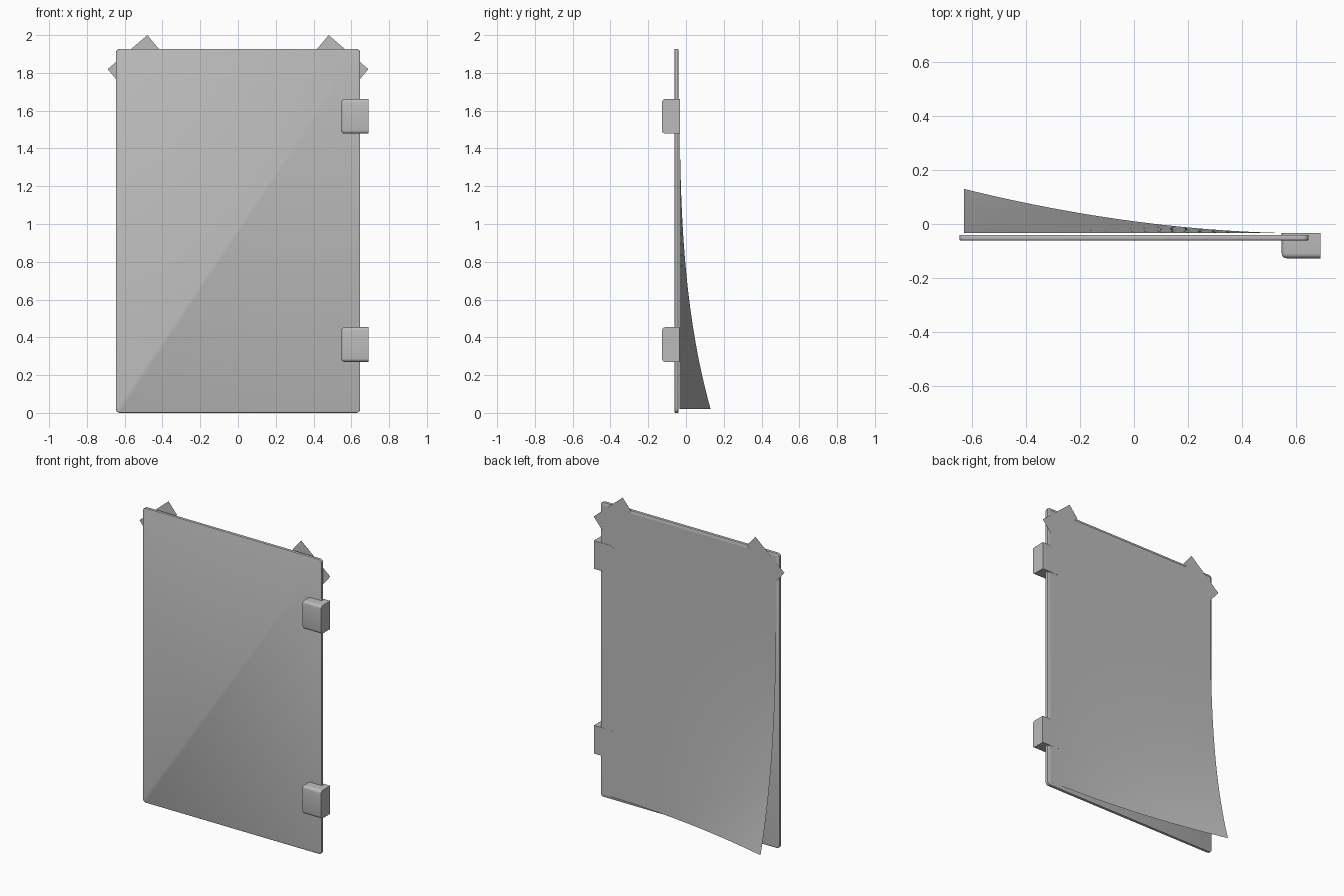
import bpy, bmesh
from mathutils import Vector

if "Cube" in bpy.data.objects:
    bpy.data.objects.remove(bpy.data.objects["Cube"])

grey = bpy.data.materials.new("plain grey")
grey.diffuse_color = (0.5, 0.5, 0.5, 1)
grey.use_nodes = True
grey.node_tree.nodes["Principled BSDF"].inputs["Base Color"].default_value = grey.diffuse_color


def finish(bm, name, smooth=True):
    me = bpy.data.meshes.new(name)
    bm.to_mesh(me)
    bm.free()
    me.materials.append(grey)
    ob = bpy.data.objects.new(name, me)
    bpy.context.collection.objects.link(ob)
    if smooth:
        bpy.ops.object.select_all(action='DESELECT')
        ob.select_set(True)
        bpy.context.view_layer.objects.active = ob
        bpy.ops.object.shade_smooth_by_angle(angle=0.6)
    return ob


def box(lo, hi):
    bm = bmesh.new()
    bmesh.ops.create_cube(bm, size=1)
    lo, hi = Vector(lo), Vector(hi)
    for v in bm.verts:
        v.co = (lo + hi) / 2 + v.co * (hi - lo)
    return bm


def bevel(bm, edges, r, seg):
    bmesh.ops.bevel(bm, geom=edges, offset=r, segments=seg, profile=0.5, affect='EDGES')


# Backing board: rounded corners, then softened rims
bm = box((-0.647, -0.061, 0), (0.647, -0.040, 1.927))
bevel(bm, [e for e in bm.edges if abs(e.verts[0].co.y - e.verts[1].co.y) > 0.01], 0.022, 4)
rims = [e for e in bm.edges if abs(e.verts[0].co.y - e.verts[1].co.y) < 0.001]
bevel(bm, rims, 0.005, 2)
finish(bm, "board")

# Paper sheet whose free lower corner curls away from the board
bm = bmesh.new()
NX, NZ = 24, 32
grid = []
for j in range(NZ + 1):
    v = j / NZ
    grid.append([bm.verts.new((0.63 - 1.26 * i / NX,
                               -0.034 + 0.164 * (i / NX) ** 1.9 * v ** 3.2,
                               1.91 - 1.89 * v)) for i in range(NX + 1)])
for j in range(NZ):
    for i in range(NX):
        bm.faces.new((grid[j][i], grid[j][i + 1], grid[j + 1][i + 1], grid[j + 1][i]))
bmesh.ops.recalc_face_normals(bm, faces=bm.faces)
if sum(f.normal.y for f in bm.faces) < 0:
    bmesh.ops.reverse_faces(bm, faces=bm.faces)
finish(bm, "paper")

# Slanted tape strips over the top corners
for s, side in ((-1, "left"), (1, "right")):
    bm = bmesh.new()
    pts = [(0.48, 2.0), (0.69, 1.82), (0.628, 1.746), (0.418, 1.926)]
    f = bm.faces.new([bm.verts.new((s * x, -0.032, z)) for x, z in pts])
    f.normal_update()
    if f.normal.y < 0:
        f.normal_flip()
    finish(bm, side + "_tape", False)

# Side clips: rounded on the front and inner edges, flat at the outside and back
for z0, z1, back, name in ((1.478, 1.662, -0.0325, "upper_clip"), (0.27, 0.454, -0.0335, "lower_clip")):
    bm = box((0.547, -0.127, z0), (0.69, back, z1))
    soft = [e for e in bm.edges
            if not all(v.co.x > 0.68 for v in e.verts)
            and not all(v.co.y > -0.05 for v in e.verts)]
    bevel(bm, soft, 0.018, 4)
    finish(bm, name)
